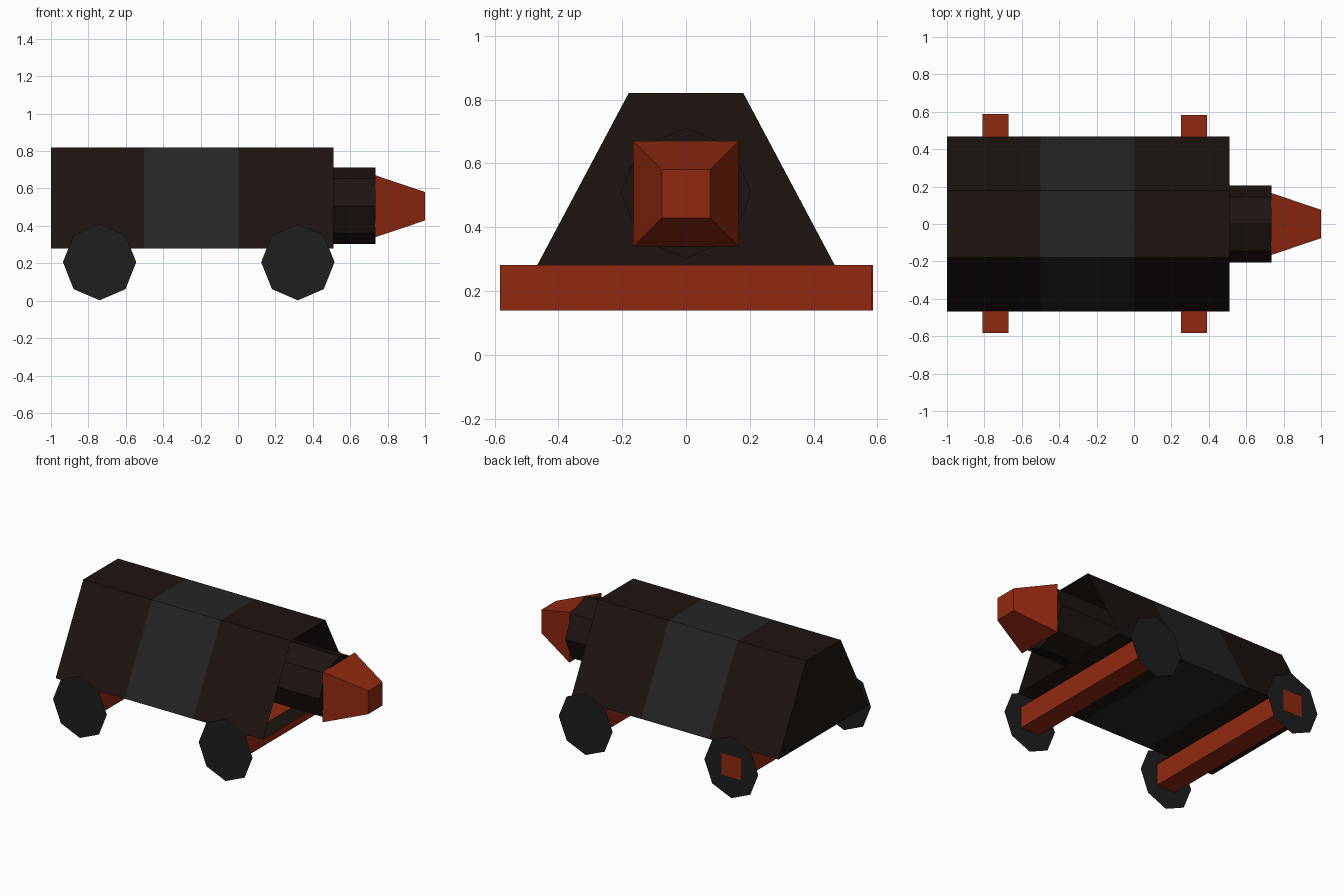
import bpy, bmesh
from math import sin, cos, pi

if "Cube" in bpy.data.objects:
    bpy.data.objects.remove(bpy.data.objects["Cube"])


def material(name, rgb):
    m = bpy.data.materials.new(name)
    m.diffuse_color = (*rgb, 1)
    m.use_nodes = True
    m.node_tree.nodes["Principled BSDF"].inputs["Base Color"].default_value = m.diffuse_color
    return m


BROWN = material("dark_brown", (0.012, 0.007, 0.005))
GREY = material("dark_grey", (0.018, 0.018, 0.018))
TYRE = material("tyre_black", (0.013, 0.013, 0.013))
RED = material("rust_red", (0.28, 0.022, 0.005))


def finish(name, bm, mat):
    me = bpy.data.meshes.new(name)
    bm.to_mesh(me)
    bm.free()
    ob = bpy.data.objects.new(name, me)
    bpy.context.collection.objects.link(ob)
    me.materials.append(mat)
    return ob


def loft_x(name, x0, prof0, x1, prof1, mat, cap0=True, cap1=True):
    """Join two (y, z) profiles along x; each runs counter-clockwise seen from +x."""
    bm = bmesh.new()
    a = [bm.verts.new((x0, y, z)) for y, z in prof0]
    b = [bm.verts.new((x1, y, z)) for y, z in prof1]
    n = len(a)
    for i in range(n):
        j = (i + 1) % n
        bm.faces.new((a[i], a[j], b[j], b[i]))
    if cap0:
        bm.faces.new(a[::-1])
    if cap1:
        bm.faces.new(b)
    return finish(name, bm, mat)


def square(h, z):
    return [(-h, z - h), (h, z - h), (h, z + h), (-h, z + h)]


def octagon(ry, rz, cy, cz):
    return [(cy + ry * cos(i * pi / 4), cz + rz * sin(i * pi / 4)) for i in range(8)]


# Body: three bands of a trapezoid tube, closed at the rear, open at the front
body = [(-0.467, 0.28), (0.467, 0.28), (0.18, 0.82), (-0.18, 0.82)]
loft_x("body_rear", -1.0, body, -0.5, body, BROWN, True, False)
loft_x("body_band", -0.5, body, 0.0, body, GREY, False, False)
loft_x("body_front", 0.0, body, 0.51, body, BROWN, False, False)

# Neck runs a little way into the open front
neck = octagon(0.205, 0.205, 0, 0.507)
loft_x("neck", 0.25, neck, 0.735, neck, BROWN)

# Tapered square nose
loft_x("nose", 0.733, square(0.166, 0.505), 1.0, square(0.076, 0.505), RED)

# Axles and flat wheels
for label, x, back_end in (("rear", -0.74, 0.587), ("front", 0.32, 0.584)):
    bm = bmesh.new()
    bmesh.ops.create_cube(bm, size=1)
    for v in bm.verts:
        v.co = (x + v.co.x * 0.14,
                back_end if v.co.y > 0 else -0.584,
                0.21 + v.co.z * 0.142)
    finish(label + "_axle", bm, RED)
    for side, y in (("right", -0.586), ("left", 0.586)):
        bm = bmesh.new()
        ring = [bm.verts.new((px, y, pz)) for px, pz in octagon(0.196, 0.204, x, 0.206)]
        bm.faces.new(ring if y < 0 else ring[::-1])
        finish(f"{label}_{side}_wheel", bm, TYRE)
